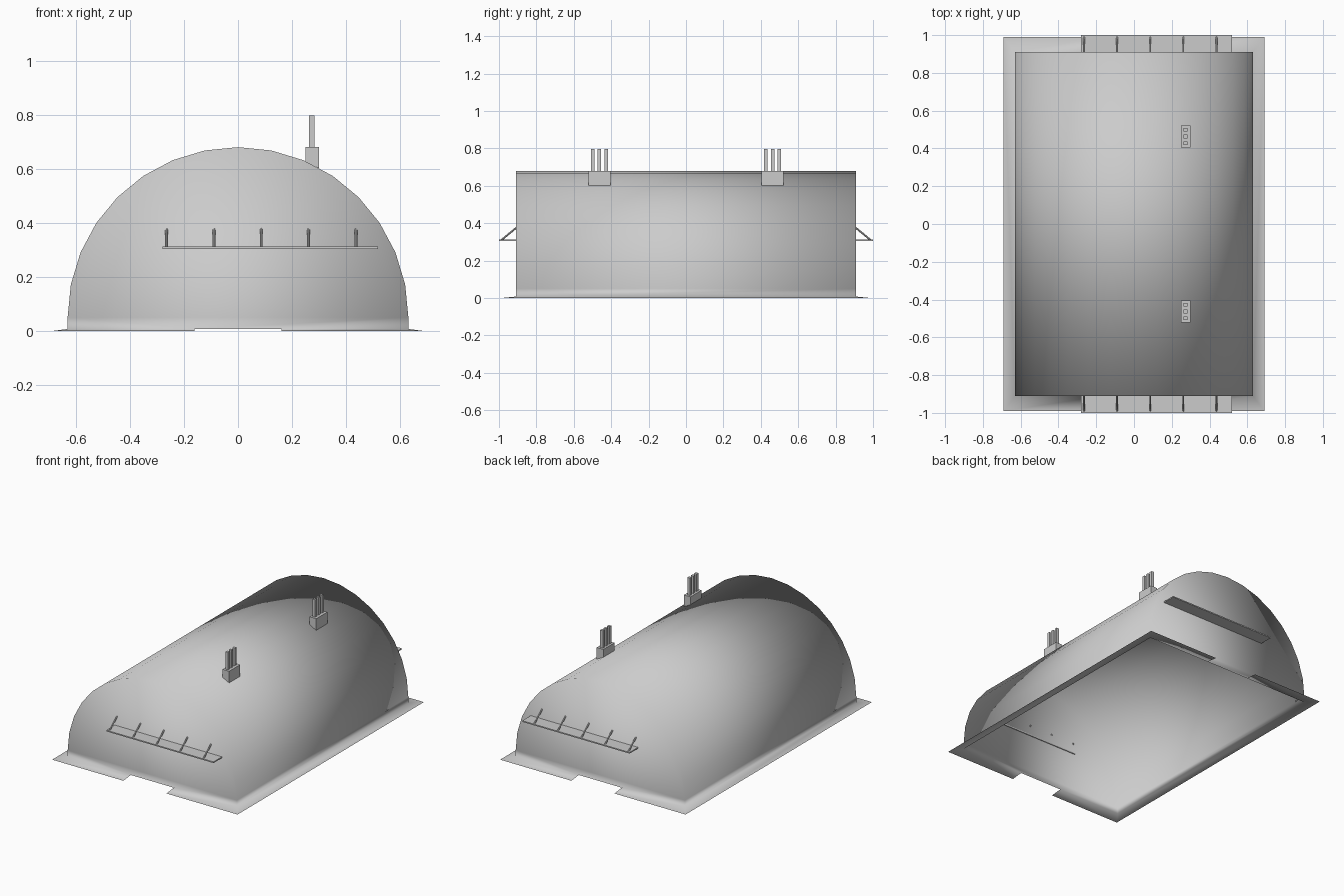
import bpy, bmesh, math
from mathutils import Vector

if "Cube" in bpy.data.objects:
    bpy.data.objects.remove(bpy.data.objects["Cube"])

R, CZ, HY, BASE = 0.63, 0.05, 0.91, 0.008   # arch radius, centre height, half length, foot height
SEG, DOOR = 16, 0.16


def finish(bm, name, smooth=False, recalc=True):
    if recalc:
        bmesh.ops.recalc_face_normals(bm, faces=bm.faces)
    me = bpy.data.meshes.new(name)
    bm.to_mesh(me)
    bm.free()
    for p in me.polygons:
        p.use_smooth = smooth
    ob = bpy.data.objects.new(name, me)
    bpy.context.collection.objects.link(ob)
    return ob


def box(name, x0, x1, y0, y1, z0, z1, slope=0.0):
    """Box whose bottom drops by slope on the +x side."""
    bm = bmesh.new()
    bmesh.ops.create_cube(bm, size=1)
    for v in bm.verts:
        right, low = v.co.x > 0, v.co.z < 0
        v.co = Vector((x1 if right else x0,
                       y1 if v.co.y > 0 else y0,
                       (z0 - (slope if right else 0)) if low else z1))
    return finish(bm, name)


def rod(name, a, b, r, sides=8):
    a, b = Vector(a), Vector(b)
    bm = bmesh.new()
    bmesh.ops.create_cone(bm, cap_ends=True, segments=sides, radius1=r, radius2=r,
                          depth=(b - a).length)
    rot = (b - a).to_track_quat('Z', 'Y').to_matrix()
    for v in bm.verts:
        v.co = rot @ v.co + (a + b) / 2
    return finish(bm, name)


# Arched shell, end walls and ground flange: one open smooth sheet
bm = bmesh.new()
arch = [(R, BASE)]
arch += [(R * math.cos(math.pi * i / SEG), CZ + R * math.sin(math.pi * i / SEG))
         for i in range(SEG + 1)]
arch += [(-R, BASE)]
rings, outer, door = {}, {}, {}
for s in (-1, 1):
    rings[s] = [bm.verts.new((x, s * HY, z)) for x, z in arch]
    door[s] = [bm.verts.new((x, s * HY, BASE)) for x in (-DOOR, DOOR)]
    outer[s] = [bm.verts.new((x, s * 0.99, 0)) for x in (-0.69, -DOOR, DOOR, 0.69)]
    wall = rings[s] + door[s]
    bm.faces.new(wall if s < 0 else wall[::-1])
    left, right = rings[s][-1], rings[s][0]
    # flange strips either side of the doorway gap
    for f in ([outer[s][0], outer[s][1], door[s][0], left],
              [outer[s][2], outer[s][3], right, door[s][1]]):
        bm.faces.new(f if s < 0 else f[::-1])
a, b = rings[-1], rings[1]
for i in range(len(arch) - 1):
    bm.faces.new((a[i], b[i], b[i + 1], a[i + 1]))
bm.faces.new((a[0], outer[-1][3], outer[1][3], b[0]))
bm.faces.new((a[-1], b[-1], outer[1][0], outer[-1][0]))
bm.normal_update()
if max(bm.faces, key=lambda f: f.calc_center_median().z).normal.z < 0:
    bmesh.ops.reverse_faces(bm, faces=bm.faces)
finish(bm, "arched_shell", smooth=True, recalc=False)

# Awnings with five slanted stays on both end walls
for s, end in ((-1, "front"), (1, "back")):
    y0, y1 = sorted((s * 0.905, s * 1.0))
    box(f"{end}_awning", -0.28, 0.518, y0, y1, 0.304, 0.312)
    for i in range(5):
        x = -0.264 + 0.175 * i
        rod(f"{end}_awning_stay_{i}", (x, s * 0.905, 0.378), (x, s * 0.99, 0.308), 0.005)

# Chimney stacks with three square flues
for s, end in ((-1, "front"), (1, "back")):
    c = 0.463 * s
    box(f"{end}_chimney", 0.25, 0.299, c - 0.059, c + 0.059, 0.626, 0.68, slope=0.024)
    for i in (-1, 0, 1):
        y = c + i * 0.036
        box(f"{end}_flue_{i + 1}", 0.263, 0.282, y - 0.0095, y + 0.0095, 0.675, 0.797)
